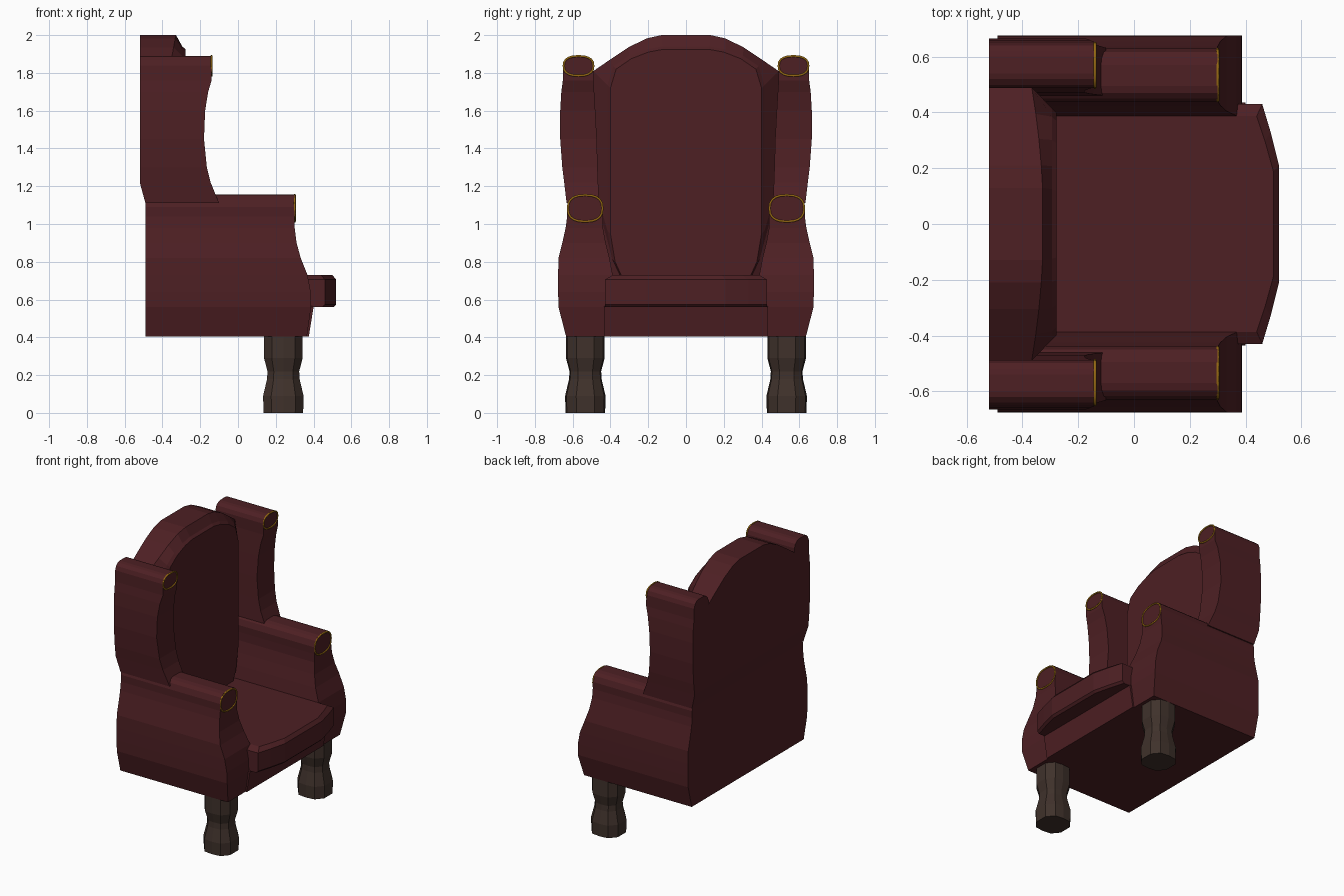
import bpy, bmesh, math

if "Cube" in bpy.data.objects:
    bpy.data.objects.remove(bpy.data.objects["Cube"])


def material(name, rgb):
    m = bpy.data.materials.new(name)
    m.diffuse_color = (*rgb, 1)
    m.use_nodes = True
    m.node_tree.nodes["Principled BSDF"].inputs["Base Color"].default_value = m.diffuse_color
    return m


LEATHER = material("leather", (0.075, 0.014, 0.017))
WOOD = material("dark_wood", (0.05, 0.031, 0.024))
BRASS = material("brass", (0.3, 0.14, 0.006))


def loft(name, rings, mat):
    """Skin equal-length rings; caps are strips between opposite ring points."""
    bm = bmesh.new()
    vs = [[bm.verts.new(p) for p in r] for r in rings]
    n = len(rings[0])
    for a, b in zip(vs, vs[1:]):
        for i in range(n):
            j = (i + 1) % n
            bm.faces.new((a[i], a[j], b[j], b[i]))
    for r in (vs[0], vs[-1]):
        for i in range(n // 2 - 1):
            bm.faces.new((r[i], r[i + 1], r[n - 2 - i], r[n - 1 - i]))
    bmesh.ops.recalc_face_normals(bm, faces=bm.faces)
    me = bpy.data.meshes.new(name)
    bm.to_mesh(me)
    bm.free()
    me.materials.append(mat)
    ob = bpy.data.objects.new(name, me)
    bpy.context.collection.objects.link(ob)
    return ob


def slab(name, rows, s=1):
    """Stack of rectangles: (z, inner y, outer y, back x, front x)."""
    return loft(name, [[(xb, s * yi, z), (xf, s * yi, z), (xf, s * yo, z), (xb, s * yo, z)]
                       for z, yi, yo, xb, xf in rows], LEATHER)


def both(half):
    """Complete a half outline of (u, y) by mirroring in y."""
    return half + [(u, -y) for u, y in reversed(half)]


def scroll_ring(name, x, y, z, hw, hh):
    cu = bpy.data.curves.new(name, 'CURVE')
    cu.dimensions = '3D'
    cu.bevel_depth = 0.006
    cu.bevel_resolution = 1
    sp = cu.splines.new('POLY')
    sp.points.add(19)
    for i, p in enumerate(sp.points):
        c, s = math.cos(i * math.tau / 20), math.sin(i * math.tau / 20)
        p.co = (x, y + hw * math.copysign(abs(c) ** 0.8, c),
                z + hh * math.copysign(abs(s) ** 0.8, s), 1)
    sp.use_cyclic_u = True
    cu.materials.append(BRASS)
    bpy.context.collection.objects.link(bpy.data.objects.new(name, cu))


# Seat base
slab("seat_base", [(0.405, -0.435, 0.435, -0.49, 0.375), (0.56, -0.435, 0.435, -0.49, 0.40),
                   (0.60, -0.40, 0.40, -0.49, 0.36)])

# Seat cushion with bowed, bevelled front
cushion = both([(-0.40, 0.43), (0.46, 0.43), (0.49, 0.33), (0.52, 0.21)])
loft("seat_cushion", [[(x - dx, y * k, z) for x, y in cushion] for z, dx, k in
                      ((0.56, 0.015, 1), (0.575, 0, 1), (0.705, 0, 1), (0.73, 0.02, 0.9))], LEATHER)

# Arched backrest with padded front
outline = both([(0.50, 0.47), (1.11, 0.47), (1.22, 0.49), (1.81, 0.49), (1.875, 0.395),
                (1.935, 0.305), (1.982, 0.21), (2.0, 0.13)])
panel = both([(0.70, 0.33), (0.80, 0.375), (0.95, 0.40), (1.72, 0.40), (1.82, 0.37),
              (1.875, 0.29), (1.91, 0.20), (1.925, 0.12)])
loft("backrest", [
    [(-0.49 if z < 1.2 else -0.52, y, z) for z, y in outline],
    [(-0.325 - 0.04 * (y / 0.48) ** 2, y, z) for z, y in outline],
    [(-0.295, y * 1.04, z + 0.015) for z, y in panel],
    [(-0.278, y, z) for z, y in panel]], LEATHER)

# Side profiles: arms and wings with rolled tops
arm = [(0.405, 0.43, 0.635, 0.365), (0.56, 0.40, 0.675, 0.387), (0.64, 0.39, 0.677, 0.385),
       (0.73, 0.388, 0.677, 0.368), (0.82, 0.405, 0.675, 0.332), (0.90, 0.425, 0.655, 0.31),
       (0.98, 0.44, 0.637, 0.30), (1.04, 0.44, 0.629, 0.30), (1.09, 0.437, 0.63, 0.30),
       (1.13, 0.45, 0.617, 0.30), (1.148, 0.47, 0.597, 0.30), (1.155, 0.495, 0.57, 0.30)]
wing = [(1.11, 0.46, 0.632, -0.49, -0.10), (1.22, 0.465, 0.645, -0.52, -0.145),
        (1.30, 0.468, 0.655, -0.52, -0.165), (1.45, 0.472, 0.666, -0.52, -0.18),
        (1.60, 0.48, 0.666, -0.52, -0.174), (1.70, 0.486, 0.66, -0.52, -0.158),
        (1.76, 0.49, 0.652, -0.52, -0.14), (1.84, 0.488, 0.65, -0.52, -0.14),
        (1.868, 0.498, 0.64, -0.52, -0.14), (1.885, 0.52, 0.62, -0.52, -0.14),
        (1.89, 0.54, 0.60, -0.52, -0.14)]
leg = [(0.0, 0.105), (0.09, 0.107), (0.18, 0.086), (0.22, 0.084), (0.29, 0.102), (0.42, 0.102)]

for side, s in (("left", 1), ("right", -1)):
    slab(side + "_arm", [(z, a, b, -0.49, x) for z, a, b, x in arm], s)
    slab(side + "_wing", wing, s)
    scroll_ring(side + "_arm_trim", 0.30, s * 0.534, 1.083, 0.092, 0.07)
    scroll_ring(side + "_wing_trim", -0.14, s * 0.569, 1.837, 0.079, 0.052)
    # Turned front leg, chamfered square section
    loft(side + "_front_leg", [
        [(0.24 + r * u, s * 0.533 + r * v, z) for u, v in both(
            [(-1, 0.45), (-0.6, 0.93), (0, 1), (0.6, 0.93), (1, 0.45)])]
        for z, r in leg], WOOD)
